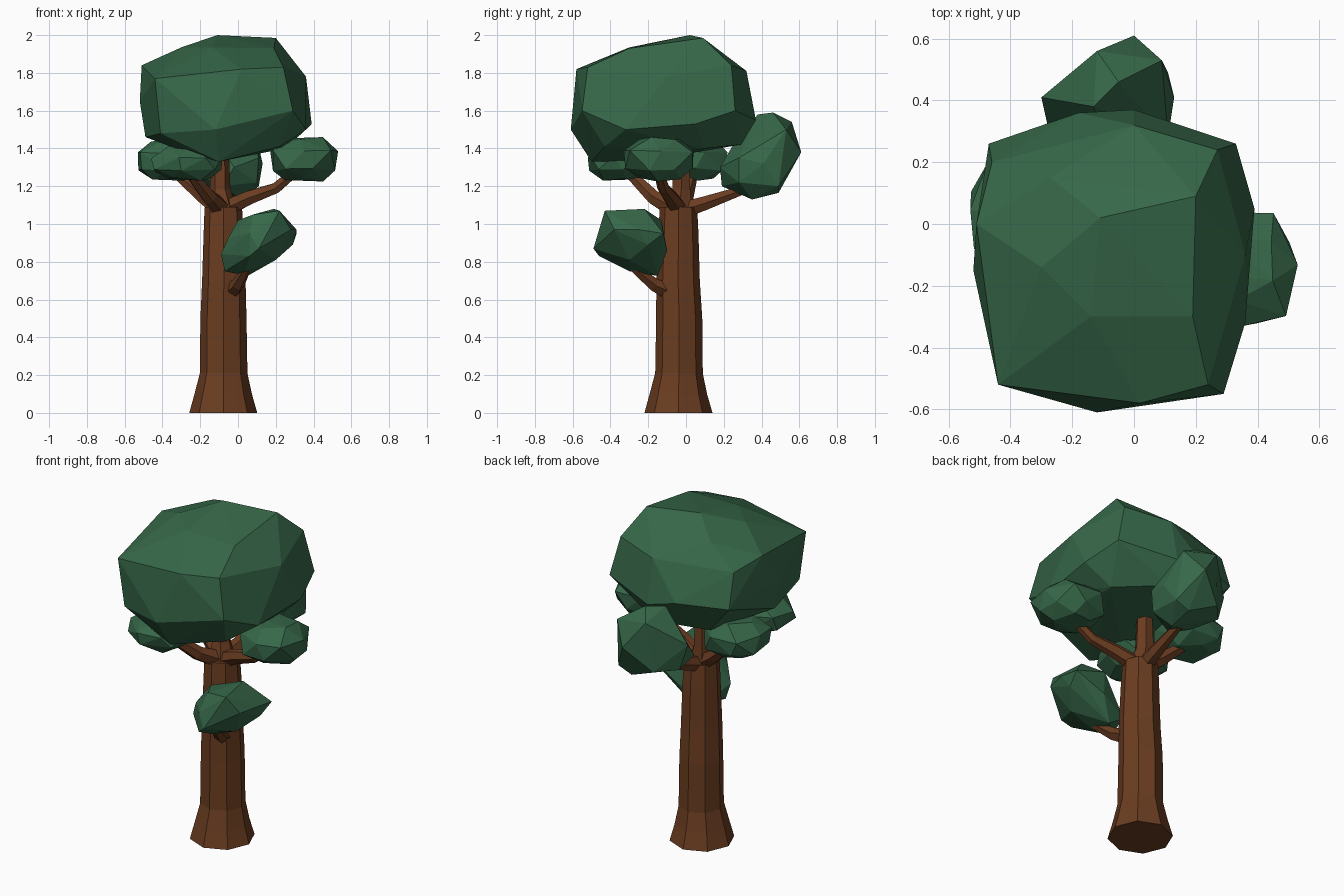
import bpy, bmesh, math, random
from mathutils import Vector


def material(name, rgb):
    m = bpy.data.materials.new(name)
    m.diffuse_color = (*rgb, 1)
    return m


BARK = material("bark brown", (0.145, 0.046, 0.015))
LEAF = material("leaf green", (0.037, 0.136, 0.066))


def finish(bm, name, mat):
    bmesh.ops.recalc_face_normals(bm, faces=bm.faces[:])
    me = bpy.data.meshes.new(name)
    bm.to_mesh(me)
    bm.free()
    me.materials.append(mat)
    ob = bpy.data.objects.new(name, me)
    bpy.context.collection.objects.link(ob)
    return ob


def tube(name, path, sides):
    """Loft a polygon along (x, y, z, radius) stations."""
    bm = bmesh.new()
    pts = [Vector(p[:3]) for p in path]
    rings = []
    for i, p in enumerate(pts):
        d = (pts[min(i + 1, len(pts) - 1)] - pts[max(i - 1, 0)]).normalized()
        u = Vector((1, 0, 0)) if abs(d.x) < 0.6 else Vector((0, 1, 0))
        u = (u - d * u.dot(d)).normalized()
        v = d.cross(u)
        rings.append([bm.verts.new(p + path[i][3] * (
            u * math.cos(k * math.tau / sides) + v * math.sin(k * math.tau / sides)))
            for k in range(sides)])
    for a, b in zip(rings, rings[1:]):
        for k in range(sides):
            j = (k + 1) % sides
            bm.faces.new((a[k], a[j], b[j], b[k]))
    bm.faces.new(rings[0])
    bm.faces.new(rings[-1])
    return finish(bm, name, BARK)


def hull(name, pts):
    bm = bmesh.new()
    for p in pts:
        bm.verts.new(p)
    bmesh.ops.convex_hull(bm, input=bm.verts[:])
    loose = [v for v in bm.verts if not v.link_faces]
    bmesh.ops.delete(bm, geom=loose, context='VERTS')
    bmesh.ops.dissolve_limit(bm, angle_limit=math.radians(5),
                             verts=bm.verts[:], edges=bm.edges[:])
    return finish(bm, name, LEAF)


def clump(name, lo, hi, seed):
    """Boxy faceted leaf clump filling the box lo..hi."""
    rnd = random.Random(seed)
    pts = []
    for h, r, n in ((-1, .6, 5), (-.5, .95, 7), (.35, 1, 7), (1, .6, 5)):
        off = rnd.random() * math.tau
        for k in range(n):
            a = off + (k + rnd.uniform(-.15, .15)) * math.tau / n
            c, s = math.cos(a), math.sin(a)
            q = r * rnd.uniform(.95, 1.05) / (abs(c) ** 3 + abs(s) ** 3) ** (1 / 3)
            pts.append([q * c, q * s, h + rnd.uniform(-.1, .1)])
    mn = [min(p[i] for p in pts) for i in range(3)]
    mx = [max(p[i] for p in pts) for i in range(3)]
    fit = [[lo[i] + (p[i] - mn[i]) / (mx[i] - mn[i]) * (hi[i] - lo[i])
            for i in range(3)] for p in pts]
    return hull(name, fit)


# Trunk with flared foot
tube("trunk", [(-.078, -.04, 0, .18), (-.078, -.04, .1, .152), (-.076, -.037, .21, .126),
               (-.077, -.036, .5, .122), (-.075, -.042, .7, .115),
               (-.076, -.04, .95, .106), (-.078, -.04, 1.09, .099)], 8)

# Limbs forking from the top of the trunk, and one low branch
tube("centre_limb", [(-.08, -.04, 1.05, .085), (-.095, -.025, 1.18, .055),
                     (-.095, -.025, 1.42, .045)], 6)
tube("right_limb", [(-.07, -.04, 1.08, .05), (.06, -.08, 1.14, .042),
                    (.2, -.12, 1.19, .032), (.33, -.15, 1.3, .026)], 6)
tube("left_limb", [(-.09, -.03, 1.08, .055), (-.19, .0, 1.15, .042),
                   (-.35, .04, 1.29, .028)], 6)
tube("front_left_limb", [(-.09, -.06, 1.08, .055), (-.15, -.17, 1.14, .042),
                         (-.27, -.32, 1.29, .028)], 6)
tube("back_limb", [(-.08, -.01, 1.075, .05), (-.07, .1, 1.11, .042),
                   (-.06, .36, 1.20, .022)], 6)
tube("low_branch", [(-.04, -.08, .64, .05), (.0, -.17, .68, .036),
                    (.05, -.28, .77, .022)], 5)

# Large crown
hull("crown", [
    (-.11, .02, 2.0), (.20, .09, 1.985), (.19, -.30, 1.93), (-.14, -.30, 1.935),
    (-.30, -.14, 1.935), (-.27, .15, 1.915),
    (-.44, -.52, 1.77), (.02, -.58, 1.82), (.24, -.52, 1.83), (.36, -.10, 1.78),
    (.27, .24, 1.84), (0, .32, 1.81), (-.46, .20, 1.80), (-.51, 0, 1.84),
    (-.41, -.50, 1.48), (-.12, -.61, 1.50), (.29, -.55, 1.60), (.36, -.32, 1.50),
    (.39, .05, 1.53), (.33, .26, 1.60), (0, .37, 1.55), (-.18, .36, 1.60),
    (-.47, .26, 1.60), (-.49, -.15, 1.46), (-.52, -.15, 1.65),
    (-.12, -.25, 1.33), (-.10, -.50, 1.33), (.22, -.43, 1.41), (.25, .10, 1.40),
    (-.30, .20, 1.41), (0, .29, 1.42), (-.33, -.42, 1.40)])

# Leaf clumps below the crown
clump("right_clump", (.17, -.33, 1.225), (.53, .04, 1.46), 2)
clump("front_left_clump", (-.46, -.52, 1.23), (-.08, -.15, 1.42), 5)
clump("left_clump", (-.53, -.14, 1.23), (-.19, .22, 1.45), 8)

# Tilted clumps: one high at the back, one low at the front
hull("back_clump", [
    (.13, .41, 1.32), (.11, .49, 1.20), (.10, .28, 1.22), (.11, .28, 1.35),
    (.09, .53, 1.50), (0, .61, 1.38), (-.15, .53, 1.24), (-.12, .56, 1.54),
    (-.05, .46, 1.59), (-.13, .38, 1.58), (-.30, .41, 1.40), (-.28, .32, 1.30),
    (-.25, .42, 1.24), (.02, .35, 1.13), (.02, .49, 1.165), (-.15, .30, 1.19),
    (-.02, .18, 1.30), (-.09, .19, 1.20), (-.10, .25, 1.42)])
hull("low_clump", [
    (.22, -.43, 1.07), (.19, -.22, 1.08), (.08, -.40, 1.05), (.10, -.13, 1.02),
    (.31, -.12, .95), (.31, -.25, .97), (.29, -.20, .89), (.28, -.38, .97),
    (-.09, -.30, .84), (-.07, -.28, .75), (-.05, -.33, .93), (-.05, -.15, .79),
    (0, -.26, 1.02), (.06, -.46, .83), (.11, -.49, .87), (.06, -.46, .95),
    (.05, -.15, .725), (.04, -.30, .75), (.20, -.30, .81), (.13, -.10, .86)])
